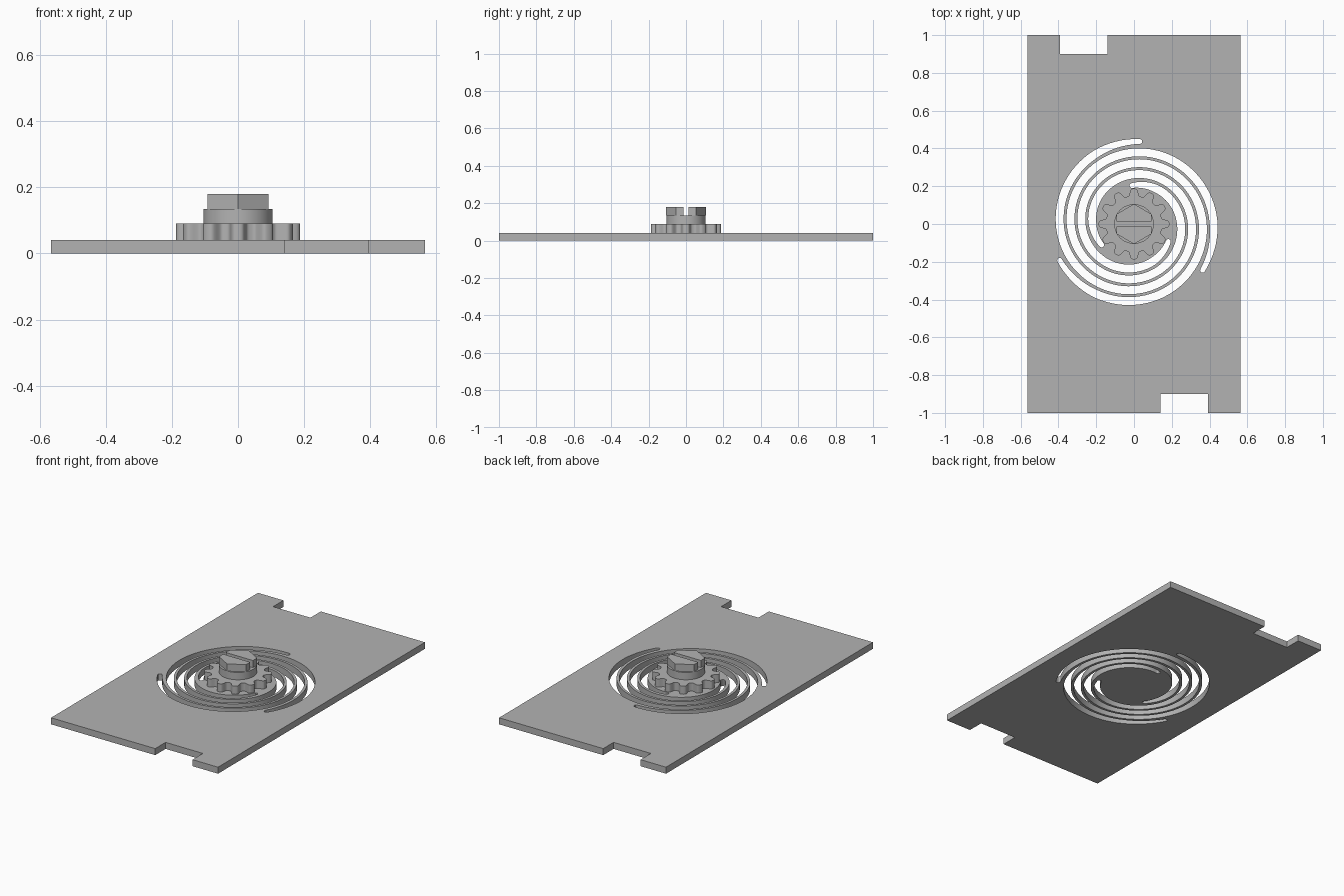
import bpy, bmesh
from math import sin, cos, pi, radians, tanh

cube = bpy.data.objects.get("Cube")
if cube:
    bpy.data.objects.remove(cube, do_unlink=True)

grey = bpy.data.materials.new("plain_grey")
grey.use_nodes = True
tone = (0.45, 0.45, 0.45, 1)
grey.diffuse_color = tone
grey.node_tree.nodes["Principled BSDF"].inputs["Base Color"].default_value = tone


def polar(r, a):
    return (r * cos(a), r * sin(a))


def prism(name, loops, z0, z1):
    """Extrude closed outlines between two heights; inner loops become holes."""
    curve = bpy.data.curves.new(name + "_outline", 'CURVE')
    curve.dimensions = '2D'
    curve.fill_mode = 'BOTH'
    curve.extrude = (z1 - z0) / 2
    for loop in loops:
        spline = curve.splines.new('POLY')
        spline.points.add(len(loop) - 1)
        for point, (x, y) in zip(spline.points, loop):
            point.co = (x, y, 0, 1)
        spline.use_cyclic_u = True
    helper = bpy.data.objects.new(name + "_outline", curve)
    bpy.context.collection.objects.link(helper)
    bpy.context.view_layer.update()
    deps = bpy.context.evaluated_depsgraph_get()
    mesh = bpy.data.meshes.new_from_object(helper.evaluated_get(deps))
    bpy.data.objects.remove(helper, do_unlink=True)
    bpy.data.curves.remove(curve)
    bm = bmesh.new()
    bm.from_mesh(mesh)
    bmesh.ops.remove_doubles(bm, verts=bm.verts, dist=1e-5)
    bmesh.ops.translate(bm, verts=bm.verts, vec=(0, 0, (z0 + z1) / 2))
    bmesh.ops.recalc_face_normals(bm, faces=bm.faces)
    bm.to_mesh(mesh)
    bm.free()
    mesh.name = name
    mesh.materials.clear()
    mesh.materials.append(grey)
    obj = bpy.data.objects.new(name, mesh)
    bpy.context.collection.objects.link(obj)
    bpy.ops.object.select_all(action='DESELECT')
    obj.select_set(True)
    bpy.context.view_layer.objects.active = obj
    bpy.ops.object.shade_smooth_by_angle(angle=radians(30))
    return obj


def spiral_slot(start):
    """Inward spiral slot, slightly narrowed and rounded at both ends."""
    turn, r_out, r_in, steps = radians(487), 0.438, 0.204, 120
    outer, inner = [], []
    for i in range(steps + 1):
        t = i / steps
        a = start + turn * t
        r = r_out + (r_in - r_out) * t
        half = 0.013 + 0.008 * min(1, min(t, 1 - t) * 14)
        outer.append(polar(r + half, a))
        inner.append(polar(r - half, a))

    def cap(r, a, direction):
        x, y = polar(r, a)
        pts = []
        for k in range(1, 6):
            b = pi * k / 6
            u, v = 0.013 * cos(b), 0.013 * sin(b) * direction
            pts.append((x + u * cos(a) - v * sin(a), y + u * sin(a) + v * cos(a)))
        return pts

    return (outer + cap(r_in, start + turn, 1) + inner[::-1]
            + cap(r_out, start, -1)[::-1])


# Plate with two edge notches and three interleaved spiral slots
W, N0, N1, D = 0.565, 0.14, 0.393, 0.9
half_edge = [(-W, -1), (N0, -1), (N0, -D), (N1, -D), (N1, -1), (W, -1)]
outline = half_edge + [(-x, -y) for x, y in half_edge]
slots = [spiral_slot(radians(86 + 120 * k)) for k in range(3)]
prism("spring_plate", [outline] + slots, 0, 0.04)

# Toothed wheel with rounded teeth
teeth, count = 12, 288
wheel = []
for i in range(count):
    a = 2 * pi * i / count
    wheel.append(polar(0.168 + 0.02 * tanh(2 * cos(teeth * a)), a))
prism("toothed_wheel", [wheel], 0.04, 0.09)

# Round collar
prism("collar", [[polar(0.105, 2 * pi * i / 64) for i in range(64)]], 0.09, 0.135)

# Hexagonal head split by a screwdriver slot
R, gap = 0.106, 0.013
corners = [polar(R, radians(a)) for a in (30, 90, 150)]
half_hex = [(corners[0][0], gap)] + corners + [(corners[2][0], gap)]
prism("head_back_half", [half_hex], 0.135, 0.179)
prism("head_front_half", [[(-x, -y) for x, y in half_hex]], 0.135, 0.179)
